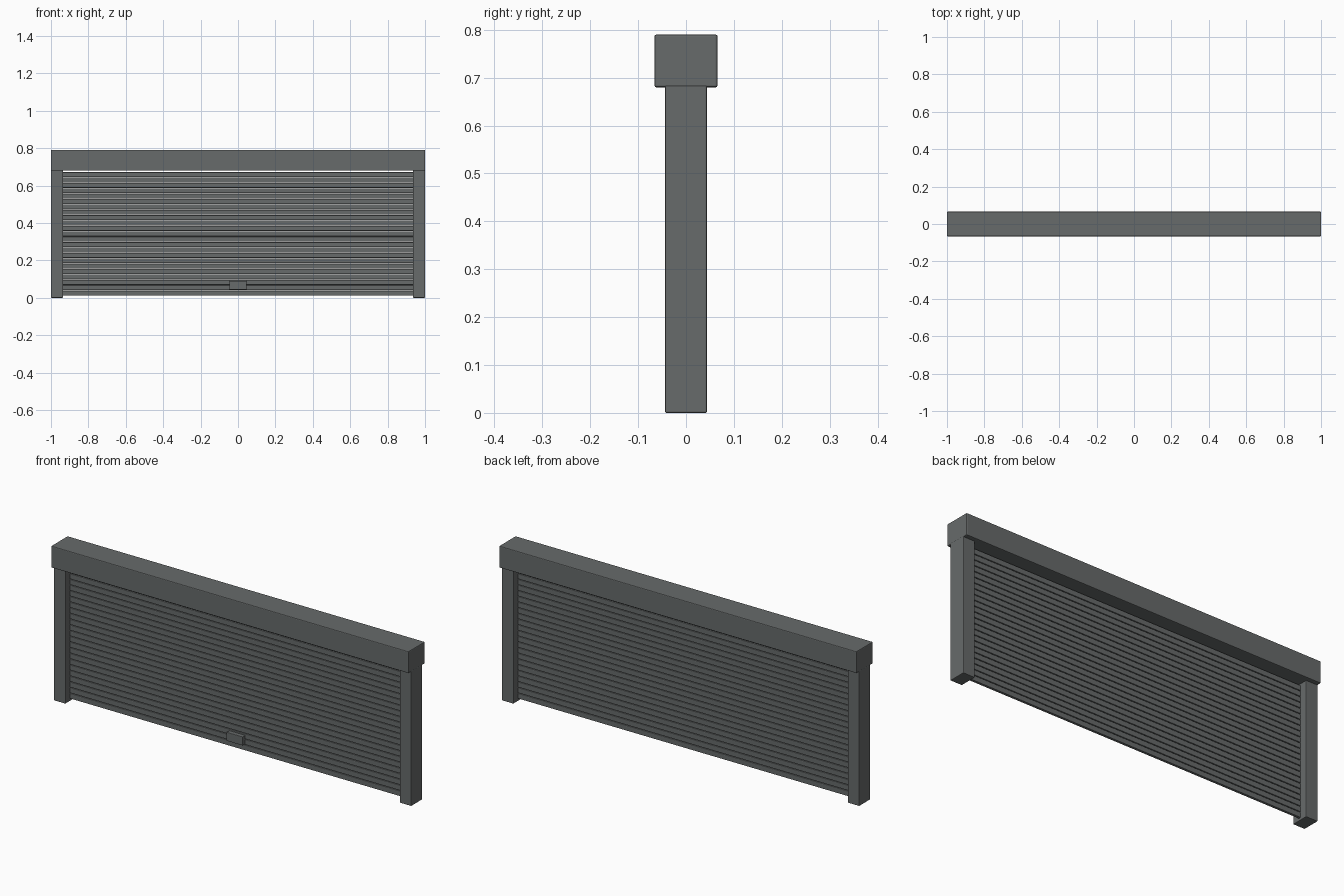
import bpy

if "Cube" in bpy.data.objects:
    bpy.data.objects.remove(bpy.data.objects["Cube"])

grey = bpy.data.materials.new("dark_grey_metal")
grey.diffuse_color = (0.135, 0.145, 0.145, 1)
grey.use_nodes = True
grey.node_tree.nodes["Principled BSDF"].inputs["Base Color"].default_value = grey.diffuse_color


def box(name, x, y, z, bevel):
    """Bevelled box from (min, max) ranges."""
    bpy.ops.mesh.primitive_cube_add(size=1)
    o = bpy.context.object
    o.name = name
    for v in o.data.vertices:
        for i, (lo, hi) in enumerate((x, y, z)):
            v.co[i] = (lo + hi) / 2 + v.co[i] * (hi - lo)
    m = o.modifiers.new("bevel", 'BEVEL')
    m.width = bevel
    m.segments = 2
    o.data.materials.append(grey)
    return o


# Housing for the roll
box("header_box", (-1, 1), (-0.066, 0.066), (0.68, 0.79), 0.004)

# Side guide posts
box("left_post", (-1, -0.935), (-0.044, 0.044), (0, 0.685), 0.003)
box("right_post", (0.935, 1), (-0.044, 0.044), (0, 0.685), 0.003)

# Curtain of separate horizontal slats
slats, pitch, height = 23, 0.0288, 0.0264
for i in range(slats):
    z = 0.012 + i * pitch
    box(f"slat_{i + 1:02d}", (-0.938, 0.938), (-0.007, 0.007), (z, z + height), 0.003)

# Lift handle on the front
box("handle", (-0.045, 0.045), (-0.028, -0.004), (0.045, 0.089), 0.002)
